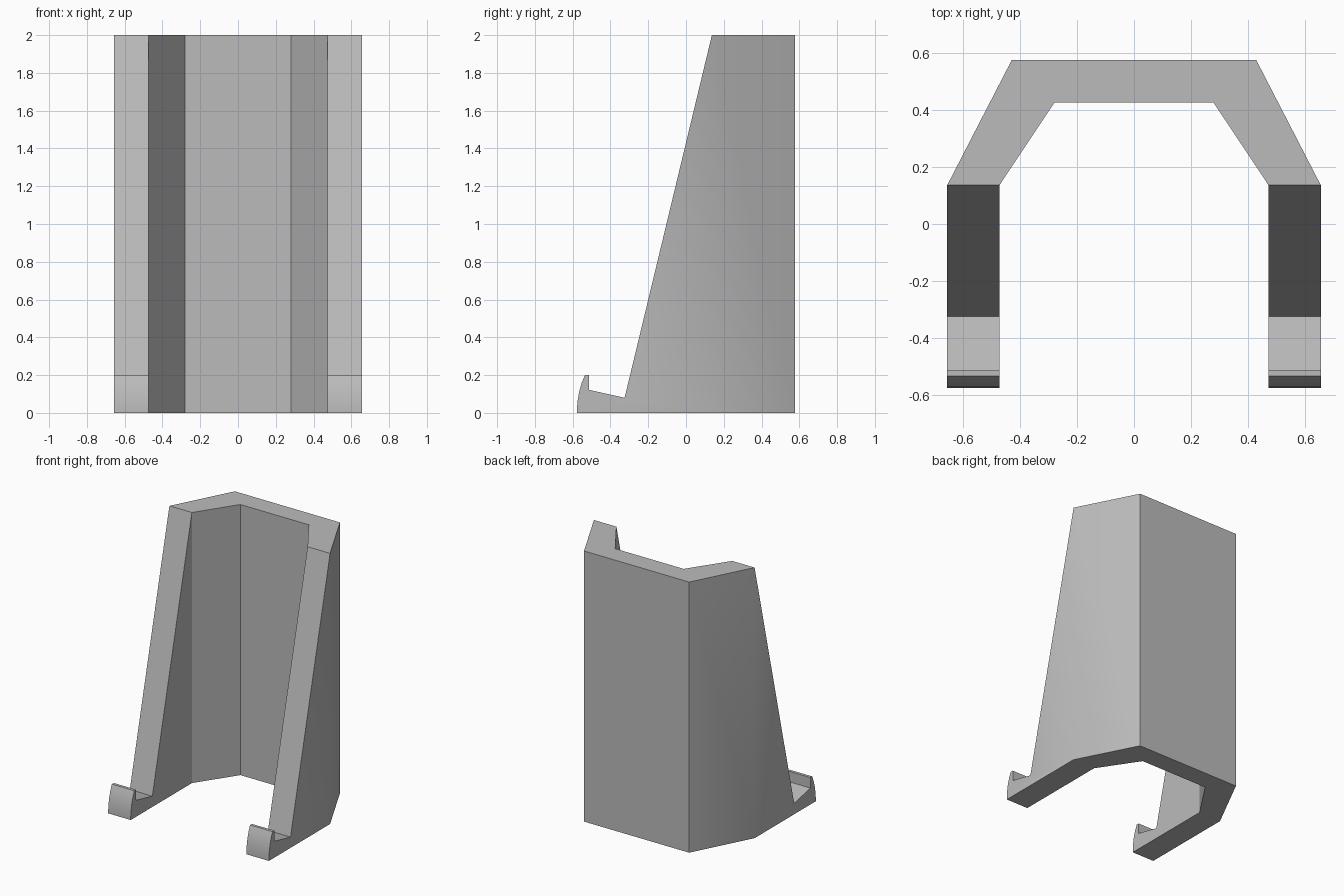
import bpy, bmesh
from mathutils import Vector

if "Cube" in bpy.data.objects:
    bpy.data.objects.remove(bpy.data.objects["Cube"])

grey = bpy.data.materials.new("grey plastic")
grey.diffuse_color = (0.5, 0.5, 0.5, 1)
grey.use_nodes = True
grey.node_tree.nodes["Principled BSDF"].inputs["Base Color"].default_value = grey.diffuse_color

bm = bmesh.new()


def prism(points, offset):
    """Extrude a closed outline of 3D points along an offset."""
    a = [bm.verts.new(p) for p in points]
    b = [bm.verts.new(Vector(p) + Vector(offset)) for p in points]
    bm.faces.new(a)
    bm.faces.new(b[::-1])
    n = len(a)
    for i in range(n):
        j = (i + 1) % n
        bm.faces.new((a[j], a[i], b[i], b[j]))


# Bent back wall: plan outline, right half then mirrored left half
half = [(0.28, 0.427), (0.473, 0.137), (0.657, 0.137), (0.43, 0.577)]
plan = half + [(-x, y) for x, y in reversed(half)]
prism([(x, y, 0) for x, y in plan], (0, 0, 2))

# Sloping side arms with a hooked, rounded front lip
arm = [(0.137, 0), (0.137, 2), (-0.325, 0.08), (-0.513, 0.122), (-0.513, 0.2),
       (-0.535, 0.2), (-0.552, 0.16), (-0.565, 0.115), (-0.573, 0.07),
       (-0.577, 0.03), (-0.577, 0)]
for x in (-0.657, 0.473):
    prism([(x, y, z) for y, z in arm], (0.184, 0, 0))

# Weld the arms to the wall and drop the hidden joint faces
bmesh.ops.remove_doubles(bm, verts=bm.verts, dist=0.0005)
joint = [f for f in bm.faces
         if all(abs(v.co.y - 0.137) < 0.001 for v in f.verts)]
bmesh.ops.delete(bm, geom=joint, context='FACES_ONLY')
bmesh.ops.recalc_face_normals(bm, faces=bm.faces)

mesh = bpy.data.meshes.new("stand")
bm.to_mesh(mesh)
bm.free()
mesh.materials.append(grey)
stand = bpy.data.objects.new("stand", mesh)
bpy.context.collection.objects.link(stand)

# Soft shading across the shallow bends
bpy.context.view_layer.objects.active = stand
stand.select_set(True)
bpy.ops.object.shade_smooth_by_angle(angle=0.5236)
